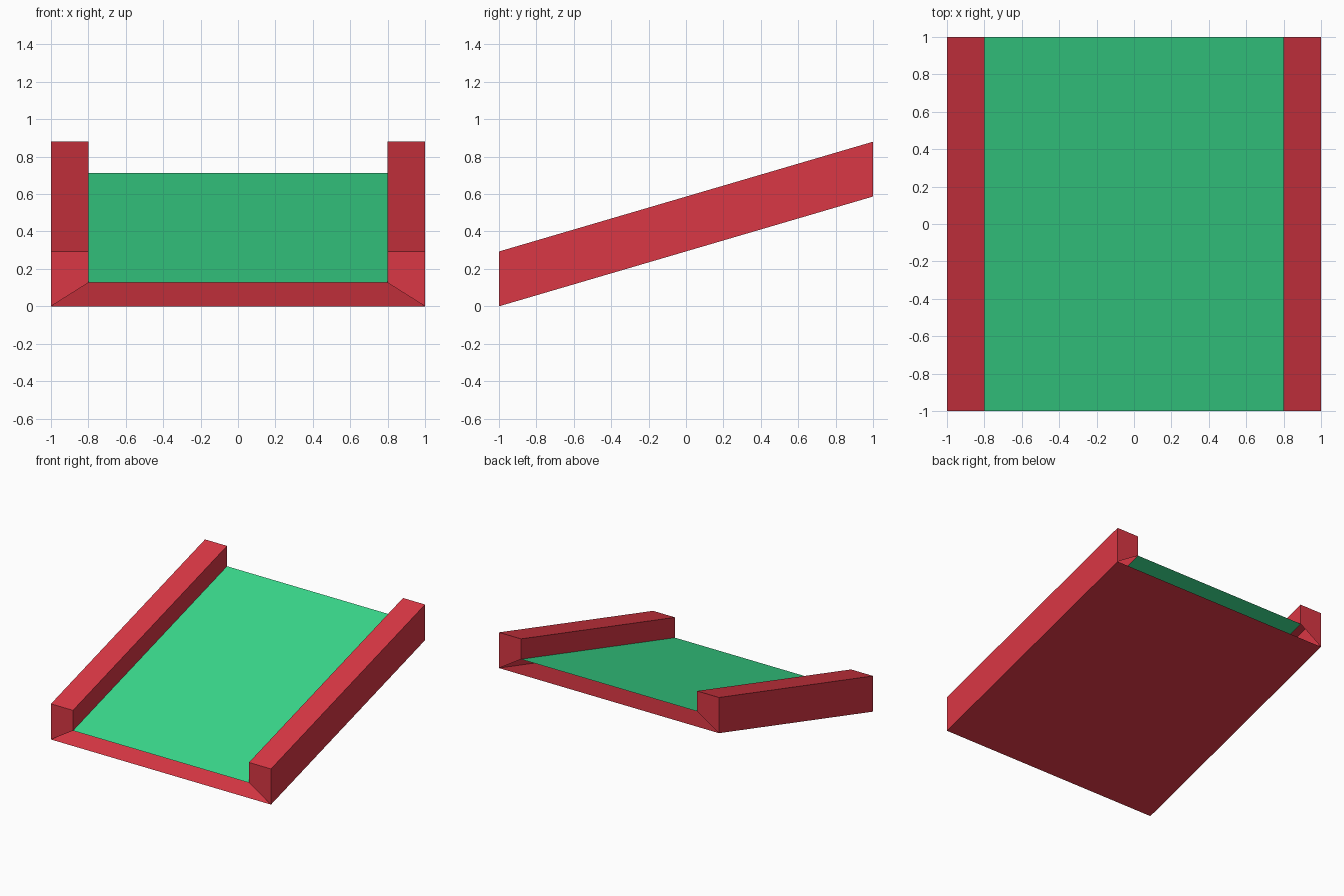
import bpy
import bmesh

if "Cube" in bpy.data.objects:
    bpy.data.objects.remove(bpy.data.objects["Cube"], do_unlink=True)

RISE = 0.587        # climb from the front end to the back end
OUTER, INNER = 1.0, 0.8
FLOOR, TOP = 0.126, 0.293


def flat_colour(name, rgb):
    mat = bpy.data.materials.new(name)
    mat.use_nodes = True
    colour = (*rgb, 1.0)
    mat.diffuse_color = colour
    mat.node_tree.nodes["Principled BSDF"].inputs["Base Color"].default_value = colour
    return mat


def sloped_strip(name, profile, mat, capped=False):
    """Run an open x-z profile from the front to the back, up the slope."""
    bm = bmesh.new()
    front = [bm.verts.new((x, -1, z)) for x, z in profile]
    back = [bm.verts.new((x, 1, z + RISE)) for x, z in profile]
    for i in range(len(profile) - 1):
        bm.faces.new((front[i], front[i + 1], back[i + 1], back[i]))
    if capped:
        bm.faces.new(front[::-1])
        bm.faces.new(back)
    mesh = bpy.data.meshes.new(name)
    bm.to_mesh(mesh)
    bm.free()
    mesh.materials.append(mat)
    obj = bpy.data.objects.new(name, mesh)
    bpy.context.collection.objects.link(obj)
    return obj


red = flat_colour("red", (0.70, 0.038, 0.058))
green = flat_colour("green", (0.042, 0.70, 0.262))

# Hollow side rails with slanted-bottom end faces
rail = [(INNER, FLOOR), (INNER, TOP), (OUTER, TOP), (OUTER, 0)]
sloped_strip("left_rail", rail, red, capped=True)
sloped_strip("right_rail", [(-x, z) for x, z in reversed(rail)], red, capped=True)

# Underside sheet, and the raised floor between the rails; the gap stays open at both ends
sloped_strip("underside", [(OUTER, 0), (-OUTER, 0)], red)
sloped_strip("ramp_floor", [(-INNER, FLOOR), (INNER, FLOOR)], green)
